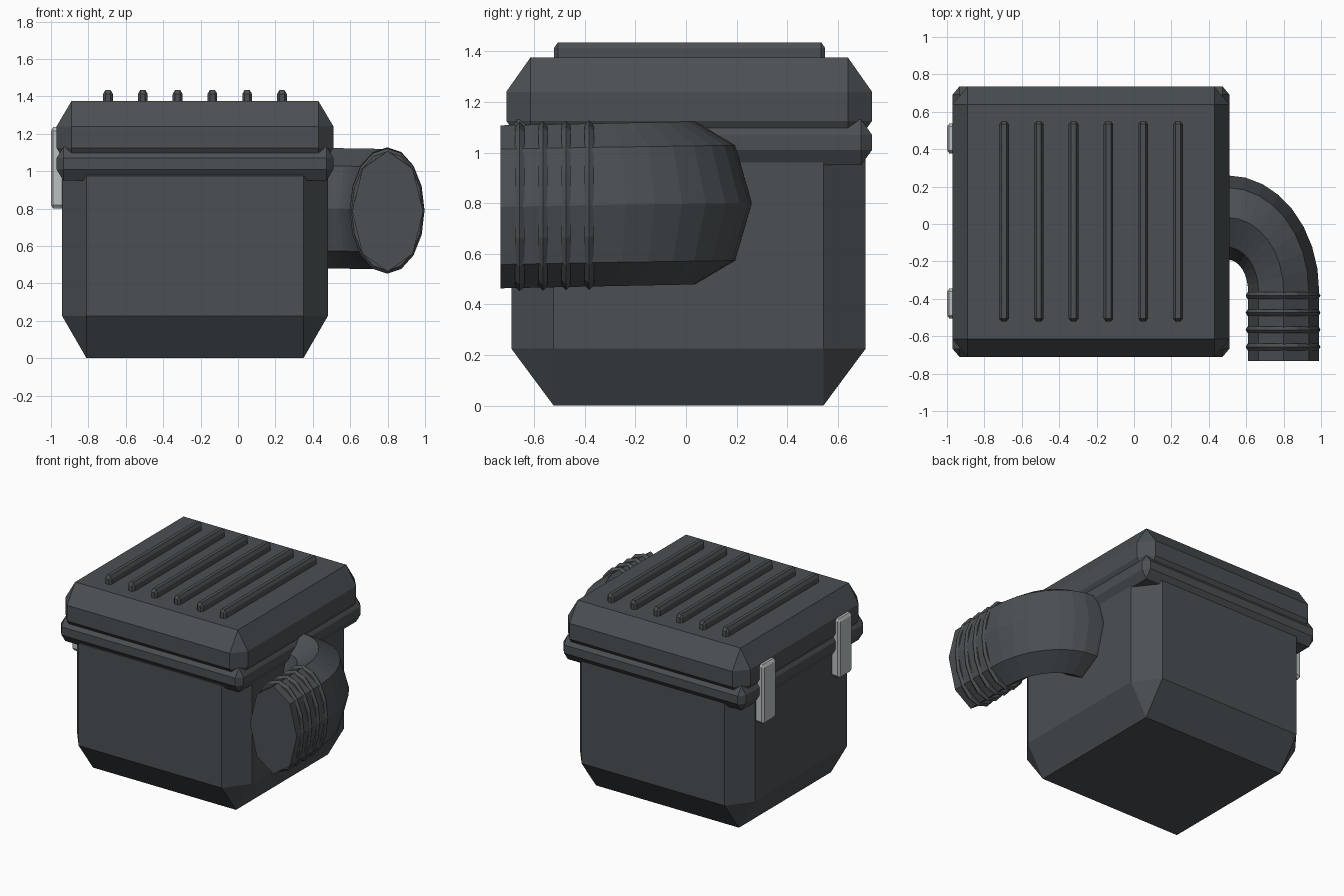
import bpy, bmesh, math
from itertools import product
from mathutils import Vector

cube = bpy.data.objects.get("Cube")
if cube:
    bpy.data.objects.remove(cube, do_unlink=True)


def material(name, rgb):
    m = bpy.data.materials.new(name)
    m.use_nodes = True
    m.diffuse_color = (*rgb, 1)
    m.node_tree.nodes["Principled BSDF"].inputs["Base Color"].default_value = (*rgb, 1)
    return m


plastic = material("charcoal plastic", (0.07, 0.08, 0.087))
metal = material("pale metal", (0.5, 0.53, 0.53))


def add_object(name, bm, mat):
    bmesh.ops.recalc_face_normals(bm, faces=bm.faces[:])
    me = bpy.data.meshes.new(name)
    bm.to_mesh(me)
    bm.free()
    me.materials.append(mat)
    ob = bpy.data.objects.new(name, me)
    bpy.context.collection.objects.link(ob)
    return ob


def chamfer_box(name, lo, hi, cut, mat):
    """Box between two corners, each edge cut by a different amount per axis."""
    bm = bmesh.new()
    mid = [(a + b) / 2 for a, b in zip(lo, hi)]
    half = [(b - a) / 2 for a, b in zip(lo, hi)]
    for signs in product((-1, 1), repeat=3):
        for outer in range(3):
            bm.verts.new([mid[i] + signs[i] * (half[i] - (0 if i == outer else cut[i]))
                          for i in range(3)])
    bmesh.ops.convex_hull(bm, input=bm.verts[:])
    bmesh.ops.dissolve_limit(bm, angle_limit=0.01, verts=bm.verts[:], edges=bm.edges[:])
    return add_object(name, bm, mat)


# Housing: tub, flange and lid
chamfer_box("tub", (-0.94, -0.69, 0), (0.48, 0.71, 1.2), (0.13, 0.167, 0.225), plastic)
chamfer_box("flange", (-0.97, -0.71, 0.95), (0.51, 0.735, 1.13), (0.036, 0.043, 0.06), plastic)
chamfer_box("lid", (-0.97, -0.71, 0.99), (0.51, 0.735, 1.375), (0.08, 0.095, 0.135), plastic)

# Ribs along the lid
for i in range(6):
    x = -0.695 + i * 0.186
    chamfer_box(f"lid_rib_{i + 1}", (x - 0.026, -0.522, 1.32), (x + 0.026, 0.55, 1.435),
                (0.013, 0.016, 0.022), plastic)

# Clamps on the right side
for label, y in (("front", -0.425), ("back", 0.457)):
    chamfer_box(f"{label}_clamp", (-1.0, y - 0.079, 0.8), (-0.93, y + 0.079, 1.235),
                (0.012, 0.016, 0.02), metal)


# Elbow duct: oval eight-sided section swept round a quarter bend
def duct_height(y):
    return 0.8 + 0.02 * y


def duct_section(bm, x, y, angle):
    c, s = math.cos(angle), math.sin(angle)
    ring = []
    for k in range(8):
        a = k * math.pi / 4
        w = math.cos(a)
        ring.append(bm.verts.new(Vector((x + 0.19 * c * w, y + 0.225 * s * w,
                                         duct_height(y) + 0.322 * math.sin(a)))))
    return ring


bm = bmesh.new()
stations = [(0.8, -0.733, 0)]
for i in range(9):
    t = i * math.pi / 16
    stations.append((0.5 + 0.3 * math.cos(t), -0.36 + 0.395 * math.sin(t), t))
stations.append((0.4, 0.035, math.pi / 2))
sections = [duct_section(bm, *s) for s in stations]
for a, b in zip(sections, sections[1:]):
    for k in range(8):
        n = (k + 1) % 8
        bm.faces.new((a[k], a[n], b[n], b[k]))
bm.faces.new(sections[0])
bm.faces.new(sections[-1])
add_object("elbow_duct", bm, plastic)

# Raised hoops round the mouth of the duct
for i in range(4):
    y = -0.657 + i * 0.0915
    bpy.ops.mesh.primitive_torus_add(major_segments=16, minor_segments=6, major_radius=0.179,
                                     minor_radius=0.021, location=(0.797, y, duct_height(y)),
                                     rotation=(math.pi / 2, 0, 0))
    hoop = bpy.context.object
    hoop.name = f"duct_hoop_{i + 1}"
    hoop.scale = (1, 1.675, 1)
    hoop.data.materials.append(plastic)
